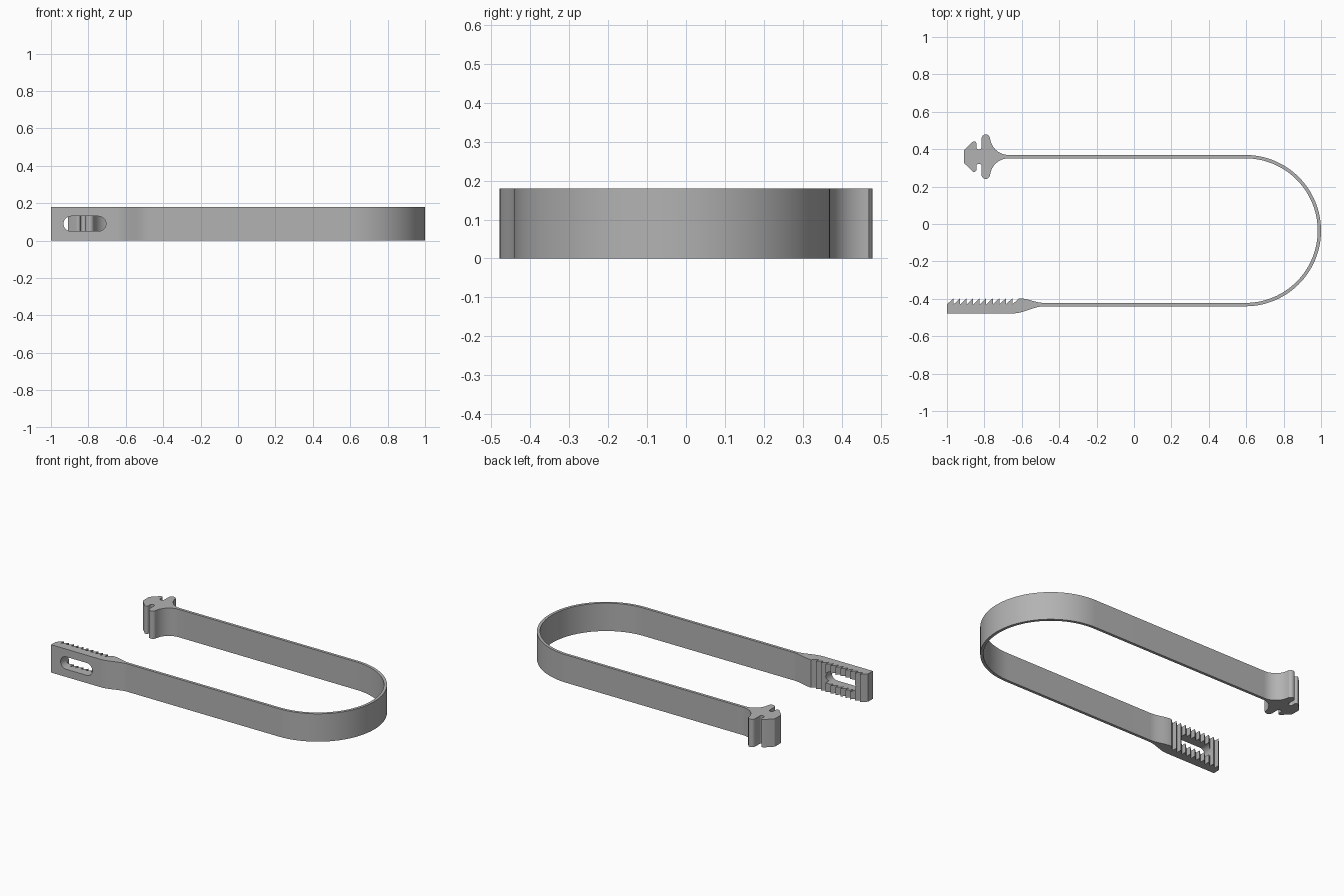
import bpy, bmesh, math

cube = bpy.data.objects.get("Cube")
if cube:
    bpy.data.objects.remove(cube, do_unlink=True)

HEIGHT = 0.18
THICK = 0.018
RADIUS = 0.4045                 # outer radius of the bend
BEND_X, BEND_Y = 1 - RADIUS, -0.0355
BACK_Y = BEND_Y + RADIUS - THICK / 2     # centre line of the back arm
FRONT_Y = BEND_Y - RADIUS + THICK / 2    # centre line of the front arm

grey = bpy.data.materials.new("grey plastic")
grey.use_nodes = True
grey.diffuse_color = (0.45, 0.45, 0.45, 1)
grey.node_tree.nodes["Principled BSDF"].inputs["Base Color"].default_value = grey.diffuse_color


def arc(cx, cy, r, start, end, steps=10):
    """Points along a circular arc, angles in degrees."""
    angles = [math.radians(start + (end - start) * i / steps) for i in range(steps + 1)]
    return [(cx + r * math.cos(a), cy + r * math.sin(a)) for a in angles]


def ease(x0, y0, x1, y1, steps=10):
    """S-shaped transition between two levels."""
    return [(x0 + (x1 - x0) * t, y0 + (y1 - y0) * t * t * (3 - 2 * t))
            for t in (i / steps for i in range(steps + 1))]


def extrude(name, outline, depth, axis="z"):
    """Solid from a closed outline, extruded upward or along y."""
    bm = bmesh.new()
    place = (lambda a, b: (a, b, 0)) if axis == "z" else (lambda a, b: (a, 0, b))
    face = bm.faces.new([bm.verts.new(place(a, b)) for a, b in outline])
    moved = bmesh.ops.extrude_face_region(bm, geom=[face])["geom"]
    offset = (0, 0, depth) if axis == "z" else (0, depth, 0)
    bmesh.ops.translate(bm, vec=offset, verts=[v for v in moved if isinstance(v, bmesh.types.BMVert)])
    bmesh.ops.recalc_face_normals(bm, faces=bm.faces)
    mesh = bpy.data.meshes.new(name)
    bm.to_mesh(mesh)
    bm.free()
    obj = bpy.data.objects.new(name, mesh)
    bpy.context.collection.objects.link(obj)
    mesh.materials.append(grey)
    return obj


def select_only(obj):
    bpy.ops.object.select_all(action="DESELECT")
    obj.select_set(True)
    bpy.context.view_layer.objects.active = obj


# Thin band bent into a U
BAND_BACK, BAND_FRONT = -0.67, -0.48
inner = RADIUS - THICK
band_outline = ([(BAND_FRONT, BEND_Y - RADIUS)]
                + arc(BEND_X, BEND_Y, RADIUS, -90, 90, 64)
                + [(BAND_BACK, BEND_Y + RADIUS), (BAND_BACK, BEND_Y + inner)]
                + arc(BEND_X, BEND_Y, inner, 90, -90, 64)
                + [(BAND_FRONT, BEND_Y - inner)])
band = extrude("band", band_outline, HEIGHT)

# Toothed strap with saw teeth facing inward
TEETH, PITCH = 11, 0.035
VALLEY, TIP, OUTER = -0.43, -0.397, -0.478
strap_outline = [(-1, OUTER)]
strap_outline += ease(-0.645, OUTER, BAND_FRONT, FRONT_Y - THICK / 2)
strap_outline += ease(BAND_FRONT, FRONT_Y + THICK / 2, -1 + TEETH * PITCH, TIP)
for i in reversed(range(TEETH)):
    left = -1 + i * PITCH
    strap_outline.append((left, VALLEY))
    if i:
        strap_outline.append((left, TIP))
strap = extrude("toothed_strap", strap_outline, HEIGHT)

# Rounded slot through the strap
mid, r = HEIGHT / 2, 0.04
slot_outline = arc(-0.893, mid, r, 90, 270, 16) + arc(-0.746, mid, r, -90, 90, 16)
cutter = extrude("slot_cutter", slot_outline, 0.3, "y")
cutter.location.y = -0.6
cutter.hide_render = True
cut = strap.modifiers.new("slot", "BOOLEAN")
cut.operation, cut.solver, cut.object = "DIFFERENCE", "EXACT", cutter
select_only(strap)
bpy.ops.object.modifier_apply(modifier=cut.name)
bpy.data.objects.remove(cutter, do_unlink=True)

# Button head: half outline above the arm's centre line, mirrored below
half = arc(BAND_BACK, 0.109, 0.1, -90, -180, 14)         # fillet into the flange
half += arc(-0.7925, 0.0965, 0.0225, 0, 180, 12)         # flange tip
half += arc(-0.829, 0.052, 0.014, 0, -180, 8)            # notch
half += arc(-0.855, 0.07, 0.012, 0, 130, 8)              # barb tip
half += arc(-0.898, 0.028, 0.012, 130, 180, 5)           # nose corner
head_outline = ([(x, BACK_Y + y) for x, y in half]
                + [(x, BACK_Y - y) for x, y in reversed(half)])
head = extrude("button_head", head_outline, HEIGHT)

for part in (band, strap, head):
    select_only(part)
    bpy.ops.object.shade_smooth_by_angle(angle=math.radians(30))
